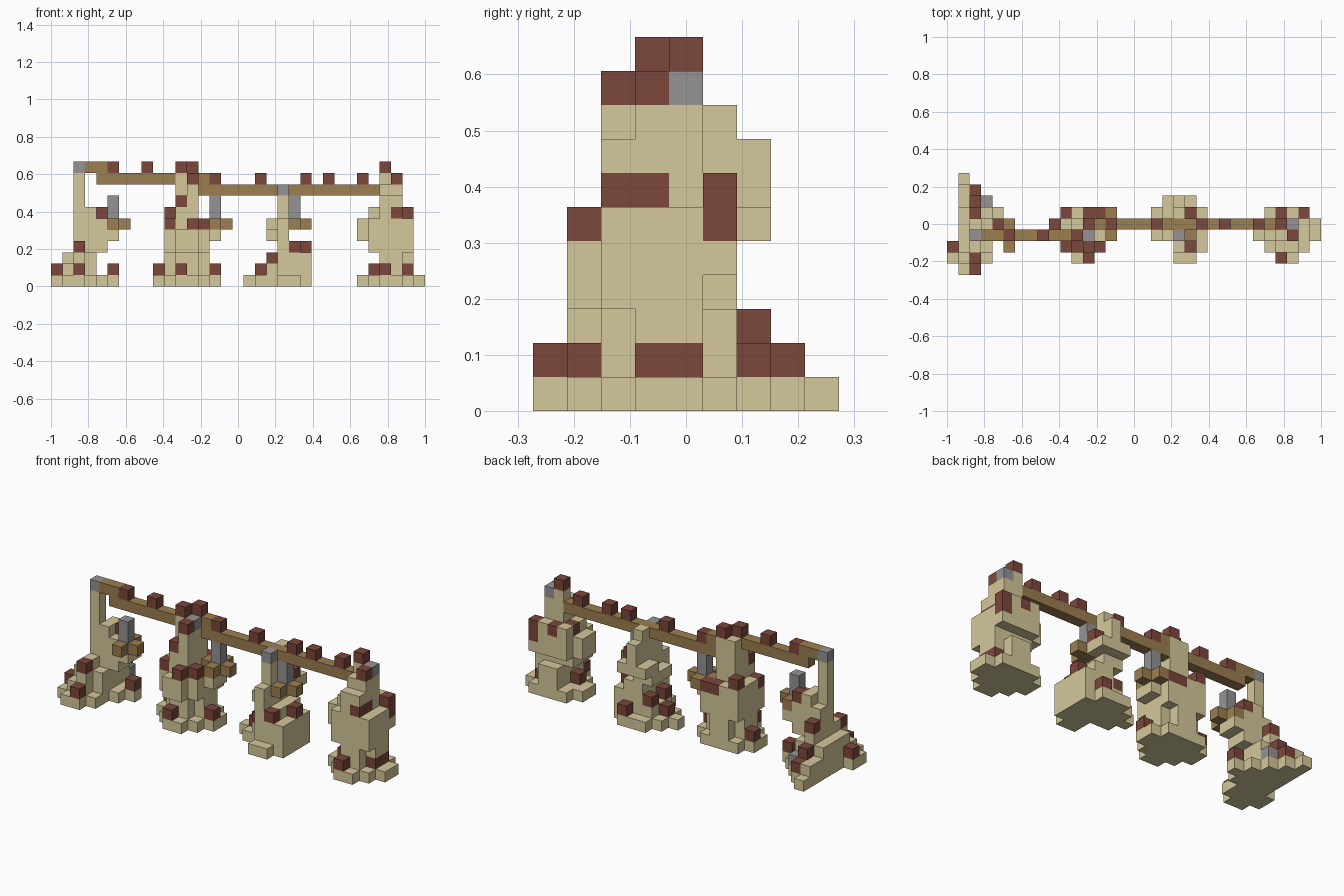
import bpy
import bmesh
from mathutils import Vector

cube = bpy.data.objects.get("Cube")
if cube:
    bpy.data.objects.remove(cube, do_unlink=True)

UNIT = 2 / 33
SAND, RED, IRON, WOOD = range(4)
COLOURS = {
    "sandstone": (0.66, 0.58, 0.325),
    "red_rock": (0.2, 0.063, 0.043),
    "grey_iron": (0.3, 0.29, 0.29),
    "brown_wood": (0.33, 0.21, 0.08),
}


def make_material(name, colour):
    mat = bpy.data.materials.new(name)
    mat.use_nodes = True
    mat.diffuse_color = (*colour, 1)
    bsdf = next(n for n in mat.node_tree.nodes if n.type == "BSDF_PRINCIPLED")
    bsdf.inputs["Base Color"].default_value = (*colour, 1)
    bsdf.inputs["Roughness"].default_value = 0.9
    return mat


materials = [make_material(name, colour) for name, colour in COLOURS.items()]
cells = {}  # grid cell -> (part name, colour index)


def span(value):
    low, high = value if isinstance(value, tuple) else (value, value)
    return range(low, high + 1)


def block(part, colour, across, depth, height):
    """Fill a block of grid cells; a single number means one cell thick."""
    for x in span(across):
        for y in span(depth):
            for z in span(height):
                cells[x, y, z] = (part, colour)


def lantern(part, x, y):
    """Hanging chain with a cross-shaped lamp under a beam."""
    block(part, WOOD, (x - 1, x + 1), y, 5)
    block(part, WOOD, x, (y - 1, y + 1), 5)
    block(part, IRON, x, y, (6, 7))


# Lanterns go first so the rock can overlap them
lantern("first_lantern", 5, 3)
lantern("second_lantern", 14, 4)
lantern("third_lantern", 21, 4)

# First pillar: long ridge with a thin post
part = "first_pillar"
block(part, SAND, 1, (0, 8), 0)
block(part, SAND, 2, (0, 7), 0)
block(part, SAND, 3, (1, 6), 0)
block(part, SAND, 4, (3, 5), 0)
block(part, SAND, 5, 4, 0)
block(part, SAND, 0, (1, 2), 0)
block(part, SAND, 1, (1, 7), 1)
block(part, SAND, 2, (1, 6), 1)
block(part, SAND, (1, 2), (2, 5), 2)
block(part, SAND, 2, 1, 2)
block(part, SAND, 3, (2, 5), (1, 2))
block(part, SAND, 2, (2, 5), 3)
block(part, SAND, 3, (3, 4), (3, 6))
block(part, SAND, 4, (3, 4), (3, 5))
block(part, SAND, 5, (3, 4), 4)
block(part, SAND, 2, 4, (4, 5))
block(part, SAND, 2, 3, (4, 9))
block(part, IRON, 2, 3, 10)
block(part, IRON, 3, 6, 1)
for spot in [(0, 2, 1), (2, 0, 1), (2, 1, 3), (5, 4, 1), (2, 7, 1),
             (2, 6, 2), (2, 5, 4), (4, 4, 6)]:
    block(part, RED, *spot)

# Second pillar: bulging waist
part = "second_pillar"
block(part, SAND, (10, 13), (2, 5), 0)
block(part, SAND, (11, 12), 1, 0)
block(part, SAND, 9, (3, 4), 0)
block(part, SAND, 14, (3, 4), 0)
block(part, SAND, (10, 13), (3, 4), (1, 2))
block(part, SAND, (11, 12), (2, 5), (1, 2))
block(part, SAND, (10, 13), (2, 5), (3, 4))
block(part, SAND, (11, 12), 1, (3, 4))
block(part, SAND, 14, (3, 4), 4)
block(part, SAND, (10, 12), (3, 5), 5)
block(part, SAND, (11, 12), (3, 4), (5, 9))
block(part, SAND, (11, 12), 2, (5, 7))
block(part, SAND, 12, 2, 8)
block(part, IRON, 12, 3, 9)
for spot in [(9, 4, 1), (11, 1, 1), (14, 3, 1), (12, 1, 5), (13, 2, 5),
             (10, 2, 5), (10, 5, 6), (11, 2, 7), ((12, 13), 5, 5),
             (12, 2, 9), (11, 3, 10), (12, 4, 10)]:
    block(part, RED, *spot)

# Third pillar: solid foot, beam post and a hump behind
part = "third_pillar"
block(part, SAND, 17, 4, 0)
block(part, SAND, 18, (3, 5), 0)
block(part, SAND, 19, (3, 6), 0)
block(part, SAND, (20, 21), (1, 6), 0)
block(part, SAND, 22, (2, 5), 0)
block(part, SAND, 19, (3, 5), 1)
block(part, SAND, (20, 22), (2, 5), (1, 2))
block(part, SAND, (20, 21), (3, 5), 3)
block(part, SAND, 20, 2, (3, 5))
block(part, SAND, (19, 20), (3, 5), 4)
block(part, SAND, (19, 21), (5, 6), 5)
block(part, SAND, 20, (3, 5), (5, 7))
block(part, SAND, 20, 6, (6, 7))
block(part, SAND, 20, 5, 8)
block(part, IRON, 20, 3, 8)
for spot in [(18, 4, 1), (19, 3, 2), (19, 5, 2), (21, 2, 3), (22, 4, 3),
             (21, 6, 1), (21, 5, 6)]:
    block(part, RED, *spot)

# Fourth pillar: wide body on a narrow neck
part = "fourth_pillar"
block(part, SAND, (28, 31), (2, 5), 0)
block(part, SAND, (29, 30), 1, 0)
block(part, SAND, 27, (3, 4), 0)
block(part, SAND, 32, (3, 4), 0)
block(part, SAND, (29, 30), (2, 5), (1, 2))
block(part, SAND, 31, (3, 4), 2)
block(part, SAND, (28, 31), (2, 4), 3)
block(part, SAND, (28, 31), (2, 5), (4, 5))
block(part, SAND, 27, (3, 4), (4, 5))
block(part, SAND, (28, 30), (3, 5), 6)
block(part, SAND, (29, 30), (2, 4), (6, 7))
block(part, SAND, (29, 30), (3, 4), 8)
block(part, SAND, 29, 4, 9)
block(part, IRON, 30, 4, 9)
for spot in [(28, 3, 1), (29, 1, 1), (31, (3, 4), 1), (30, (2, 3), 6),
             (31, 5, (5, 6)), (29, 5, 6), (28, 4, 6), (30, 3, 9),
             (29, 4, 10)]:
    block(part, RED, *spot)

# Beams with loose stones lying on them
block("west_beam", WOOD, (3, 4), 3, 10)
block("west_beam", WOOD, (4, 10), 3, 9)
block("east_beam", WOOD, 13, 4, 9)
block("east_beam", WOOD, (13, 28), 4, 8)
for x in (5, 8):
    block("beam_stones", RED, x, 3, 10)
for x in (14, 18, 22, 24, 27):
    block("beam_stones", RED, x, 4, 9)


def build_part(name):
    """Skin one part, leaving out faces shared with neighbouring cells."""
    bm = bmesh.new()
    for cell, (owner, colour) in cells.items():
        if owner != name:
            continue
        centre = Vector((cell[0] - 16, cell[1] - 4, cell[2] + 0.5)) * UNIT
        for axis in range(3):
            for sign in (-1, 1):
                step = [0, 0, 0]
                step[axis] = sign
                if tuple(c + s for c, s in zip(cell, step)) in cells:
                    continue
                normal = Vector(step)
                u = Vector([float(i == (axis + 1) % 3) for i in range(3)])
                v = normal.cross(u)
                corners = [normal - u - v, normal + u - v,
                           normal + u + v, normal - u + v]
                verts = [bm.verts.new(centre + c * UNIT / 2) for c in corners]
                bm.faces.new(verts).material_index = colour
    bmesh.ops.remove_doubles(bm, verts=bm.verts, dist=UNIT / 50)
    mesh = bpy.data.meshes.new(name)
    for mat in materials:
        mesh.materials.append(mat)
    bm.to_mesh(mesh)
    bm.free()
    obj = bpy.data.objects.new(name, mesh)
    bpy.context.collection.objects.link(obj)


for part_name in sorted({owner for owner, _ in cells.values()}):
    build_part(part_name)
